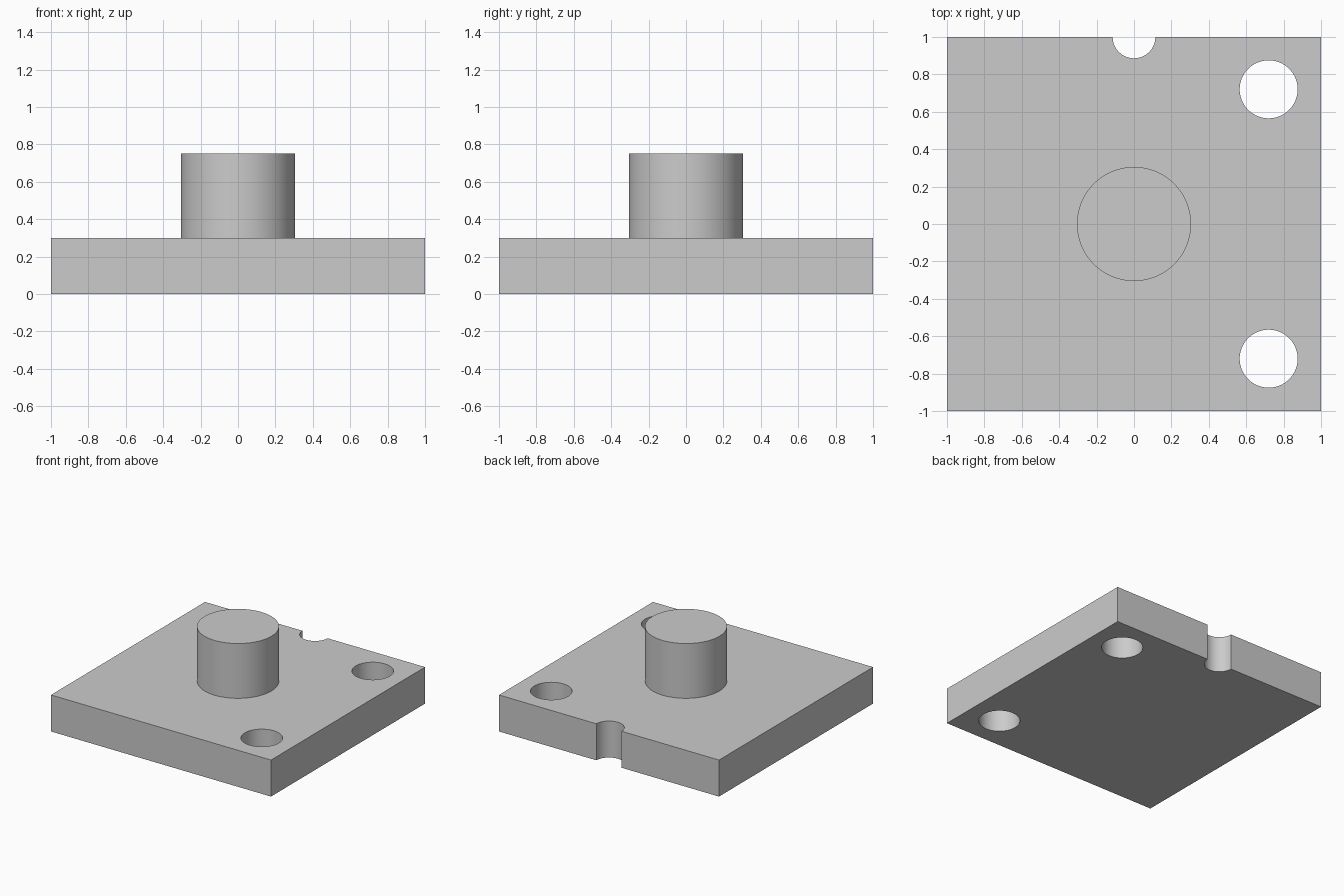
import bpy
import math

cube = bpy.data.objects.get("Cube")
if cube:
    bpy.data.objects.remove(cube, do_unlink=True)

GREY = (0.6, 0.6, 0.6, 1.0)
PLATE_TOP = 0.30
POST_TOP = 0.75

grey = bpy.data.materials.new("plain grey")
grey.use_nodes = True
grey.diffuse_color = GREY
grey.node_tree.nodes["Principled BSDF"].inputs["Base Color"].default_value = GREY


def cylinder(name, radius, x, y, bottom, top):
    bpy.ops.mesh.primitive_cylinder_add(
        vertices=96, radius=radius, depth=top - bottom,
        location=(x, y, (bottom + top) / 2))
    obj = bpy.context.object
    obj.name = name
    obj.data.materials.append(grey)
    return obj


def apply_boolean(target, tool, operation):
    mod = target.modifiers.new(tool.name, 'BOOLEAN')
    mod.operation = operation
    mod.solver = 'EXACT'
    mod.object = tool
    bpy.context.view_layer.objects.active = target
    bpy.ops.object.modifier_apply(modifier=mod.name)
    bpy.data.objects.remove(tool, do_unlink=True)


# Square base plate
bpy.ops.mesh.primitive_cube_add(size=2, location=(0, 0, PLATE_TOP / 2))
plate = bpy.context.object
plate.name = "base_plate"
plate.scale.z = PLATE_TOP / 2
bpy.ops.object.transform_apply(location=False, rotation=False, scale=True)
plate.data.materials.append(grey)

# Two through holes on the left side and a half-round notch in the back edge
cuts = [("front_hole", 0.155, 0.72, -0.72),
        ("back_hole", 0.155, 0.72, 0.72),
        ("back_notch", 0.114, 0, 1)]
for name, radius, x, y in cuts:
    cutter = cylinder(name, radius, x, y, -0.1, PLATE_TOP + 0.1)
    apply_boolean(plate, cutter, 'DIFFERENCE')

# Central post, joined to the plate
post = cylinder("center_post", 0.305, 0, 0, PLATE_TOP / 2, POST_TOP)
apply_boolean(plate, post, 'UNION')
plate.name = "base_plate_with_post"

# Smooth round walls, sharp rims
bpy.ops.object.select_all(action='DESELECT')
plate.select_set(True)
bpy.context.view_layer.objects.active = plate
bpy.ops.object.shade_smooth_by_angle(angle=math.radians(30))
